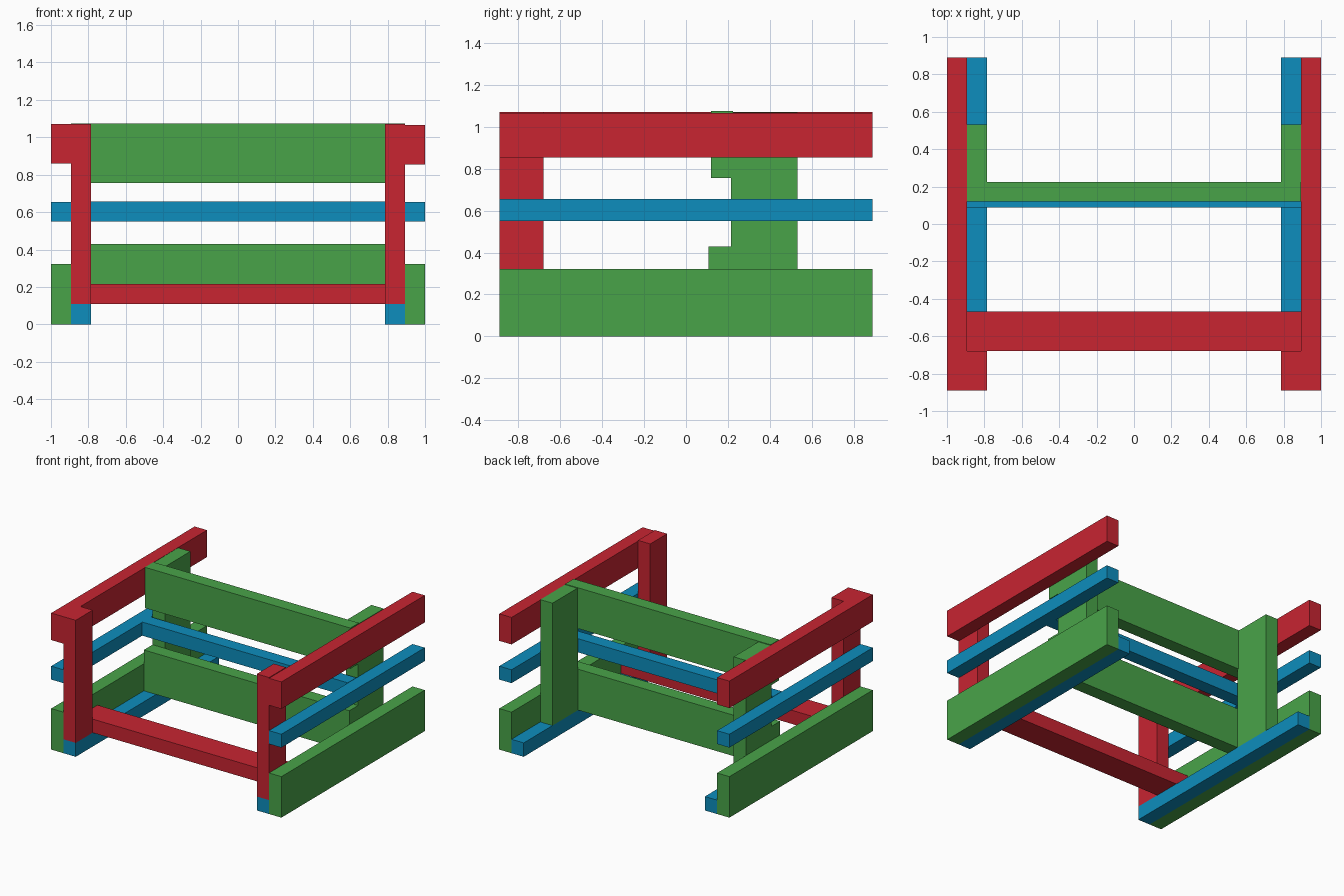
import bpy

if "Cube" in bpy.data.objects:
    bpy.data.objects.remove(bpy.data.objects["Cube"])


def material(name, rgb):
    mat = bpy.data.materials.new(name)
    mat.diffuse_color = (*rgb, 1.0)
    mat.use_nodes = True
    mat.node_tree.nodes["Principled BSDF"].inputs["Base Color"].default_value = mat.diffuse_color
    return mat


RED = material("red", (0.58, 0.018, 0.031))
GREEN = material("green", (0.066, 0.37, 0.066))
BLUE = material("blue", (0.004, 0.27, 0.51))


def board(name, x, y, z, mat):
    """Box spanning the given (low, high) range on each axis."""
    spans = (x, y, z)
    bpy.ops.mesh.primitive_cube_add(size=1, location=[(a + b) / 2 for a, b in spans])
    obj = bpy.context.object
    obj.name = name
    obj.scale = [b - a for a, b in spans]
    bpy.ops.object.transform_apply(location=False, rotation=False, scale=True)
    obj.data.materials.append(mat)


IN, MID, OUT = 0.787, 0.893, 1.0    # inner, middle and outer planes of each side
LENGTH = (-0.89, 0.89)
WIDTH = (-MID, MID)

for side, s in (("left", -1), ("right", 1)):
    inner = sorted((s * IN, s * MID))
    outer = sorted((s * MID, s * OUT))
    # outer rails running front to back; the right armrest sits slightly lower
    drop = 0.006 if s > 0 else 0.0
    board(f"{side}_side_board", outer, LENGTH, (0, 0.322), GREEN)
    board(f"{side}_middle_rail", outer, LENGTH, (0.55, 0.655), BLUE)
    board(f"{side}_armrest", outer, LENGTH, (0.86 - drop, 1.072 - drop), RED)
    # floor runner carrying the front and back posts
    board(f"{side}_runner", inner, LENGTH, (0, 0.109), BLUE)
    board(f"{side}_front_post", inner, (-0.89, -0.68), (0.109, 1.072), RED)
    board(f"{side}_back_post", inner, (0.215, 0.533), (0.109, 1.07), GREEN)

# cross boards joining both sides
board("front_crossbar", WIDTH, (-0.68, -0.467), (0.109, 0.216), RED)
board("lower_back_board", WIDTH, (0.107, 0.215), (0.109, 0.43), GREEN)
board("middle_back_slat", WIDTH, (0.087, 0.193), (0.55, 0.657), BLUE)
board("upper_back_board", WIDTH, (0.119, 0.225), (0.755, 1.075), GREEN)
